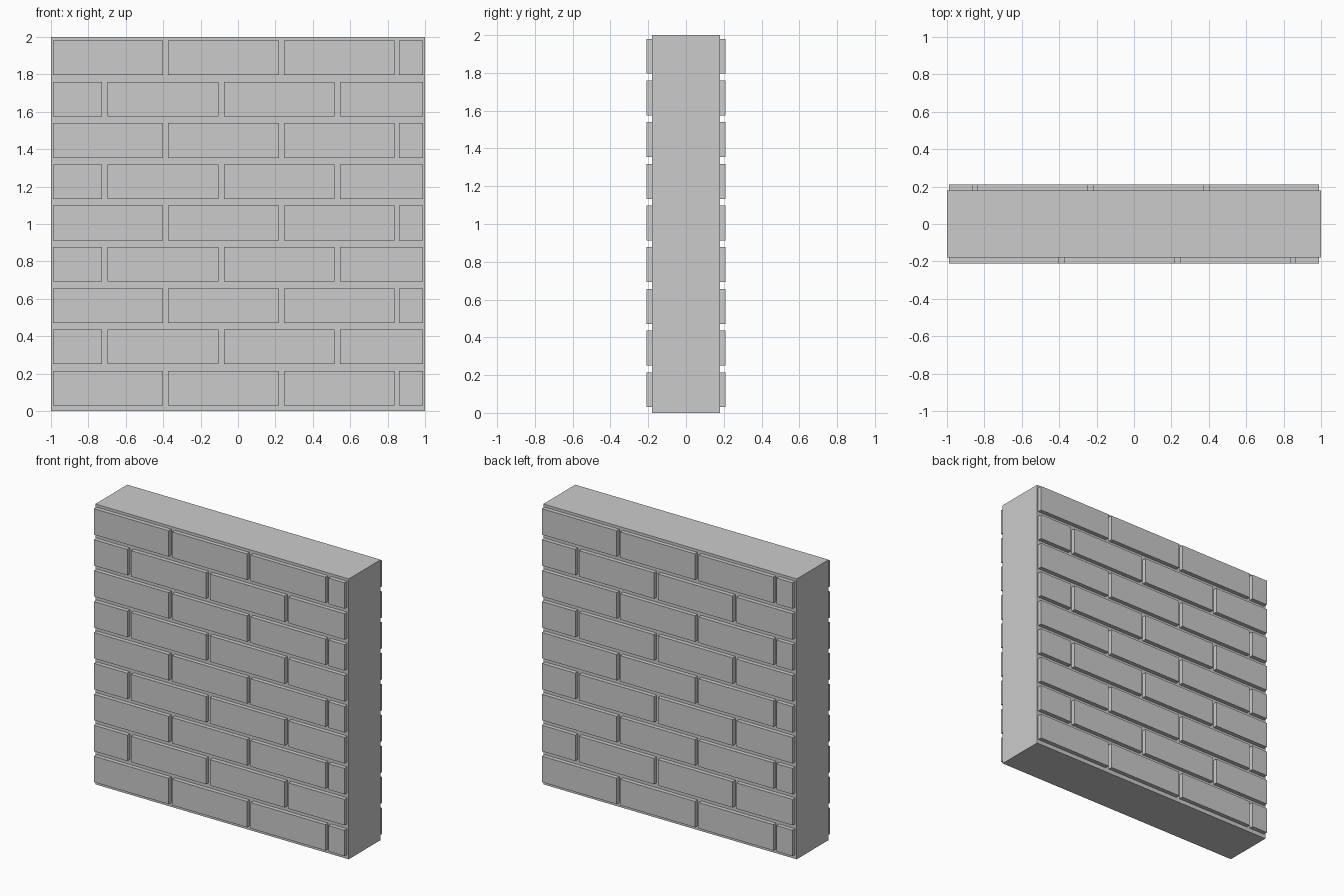
import bpy, bmesh
from mathutils import Matrix, Vector

if "Cube" in bpy.data.objects:
    bpy.data.objects.remove(bpy.data.objects["Cube"])

CORE_Y, FACE_Y, EMBED = 0.18, 0.21, 0.005
ROWS, ROW_Z, PITCH_Z, BRICK_H = 9, 0.03, 0.2207, 0.185
# Brick spans along x for the two alternating courses
COURSES = [
    [(-0.99, -0.40), (-0.373, 0.218), (0.247, 0.837), (0.861, 0.988)],
    [(-0.99, -0.727), (-0.697, -0.105), (-0.075, 0.515), (0.545, 0.988)],
]


def add_box(bm, lo, hi):
    lo, hi = Vector(lo), Vector(hi)
    m = Matrix.Translation((lo + hi) / 2) @ Matrix.Diagonal((*(hi - lo), 1))
    bmesh.ops.create_cube(bm, size=1, matrix=m)


def make_object(name, bm):
    mesh = bpy.data.meshes.new(name)
    bm.to_mesh(mesh)
    bm.free()
    obj = bpy.data.objects.new(name, mesh)
    bpy.context.collection.objects.link(obj)
    return obj


# Solid wall slab
bm = bmesh.new()
add_box(bm, (-1, -CORE_Y, 0), (1, CORE_Y, 2))
make_object("wall_core", bm)

# Raised bricks on the front face
bm = bmesh.new()
for row in range(ROWS):
    z = ROW_Z + row * PITCH_Z
    for x0, x1 in COURSES[row % 2]:
        add_box(bm, (x0, -FACE_Y, z), (x1, -CORE_Y + EMBED, z + BRICK_H))
front = make_object("front_bricks", bm)

# Back bricks: the front pattern turned half way round
back_mesh = front.data.copy()
back_mesh.name = "back_bricks"
back_mesh.transform(Matrix.Diagonal((-1, -1, 1, 1)))
bpy.context.collection.objects.link(bpy.data.objects.new("back_bricks", back_mesh))
